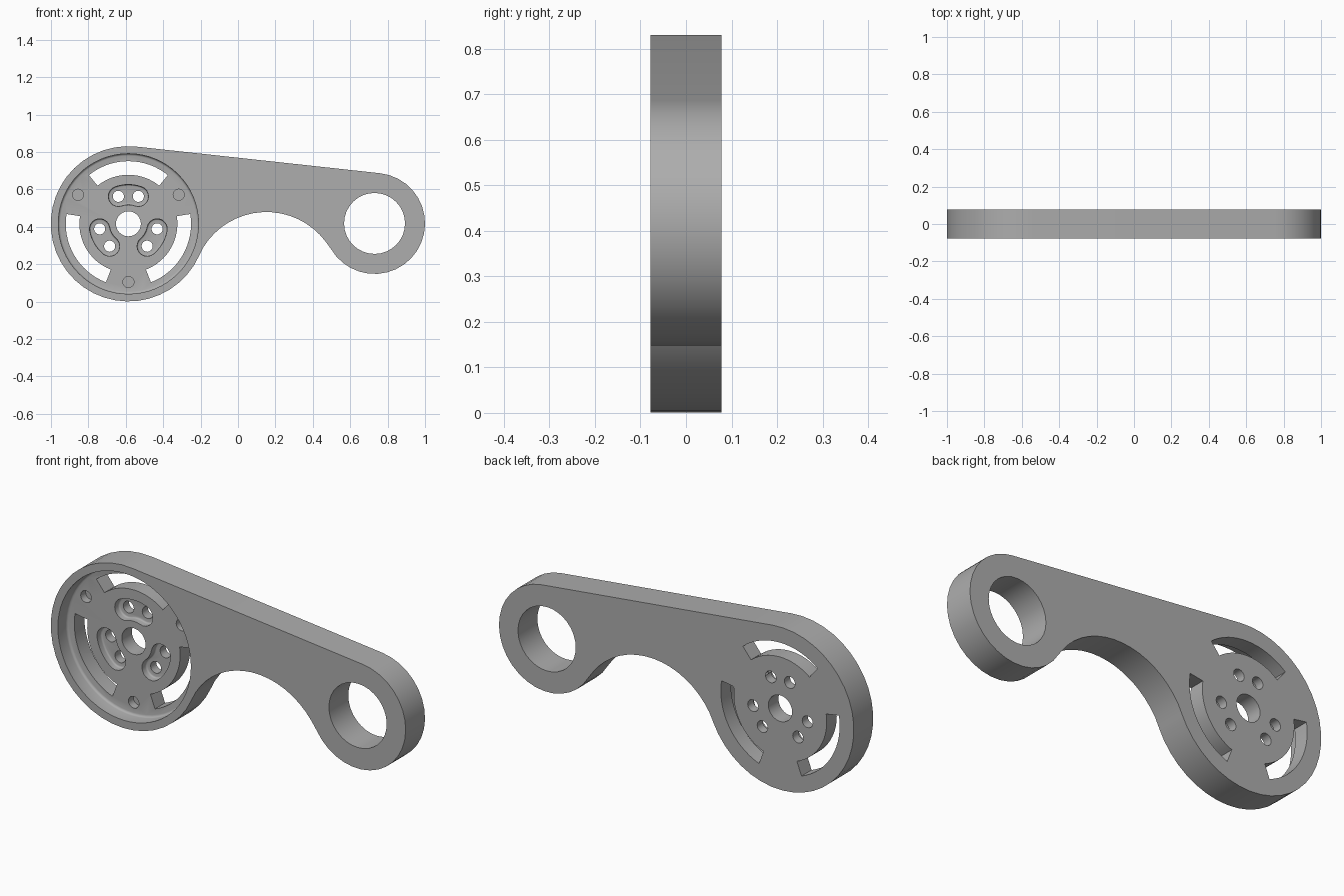
import bpy, bmesh
from math import sin, cos, pi, radians, asin, atan2, degrees, hypot
from mathutils import Vector

cube = bpy.data.objects.get("Cube")
if cube:
    bpy.data.objects.remove(cube)

HALF = 0.078                  # half thickness of the arm
BIG, BIG_R = Vector((-0.586, 0.416)), 0.415
SMALL, SMALL_R = Vector((0.73, 0.418)), 0.27
SADDLE, SADDLE_R = Vector((0.152, 0.083)), 0.396
FLOOR = -HALF + 0.075         # pocket floor

grey = bpy.data.materials.new("Plain grey")
grey.use_nodes = True
COLOUR = (0.42, 0.42, 0.42, 1)
grey.diffuse_color = COLOUR
grey.node_tree.nodes["Principled BSDF"].inputs["Base Color"].default_value = COLOUR


def arc(c, r, a0, a1, n):
    """Points along an arc in the front plane, angles in degrees."""
    angles = [radians(a0 + (a1 - a0) * i / n) for i in range(n + 1)]
    return [Vector((c.x + r * cos(a), c.y + r * sin(a))) for a in angles]


def circle(c, r, n):
    return arc(c, r, 0, 360, n)[:-1]


def prism(name, outline, y0, y1, fillet=0.0):
    """Extrude an outline from y0 to y1, optionally rounding the y1 rim."""
    bm = bmesh.new()
    face = bm.faces.new([bm.verts.new((p.x, y0, p.y)) for p in outline])
    new = bmesh.ops.extrude_face_region(bm, geom=[face])["geom"]
    moved = [g for g in new if isinstance(g, bmesh.types.BMVert)]
    bmesh.ops.translate(bm, verts=moved, vec=(0, y1 - y0, 0))
    if fillet:
        rim = [e for e in bm.edges if all(abs(v.co.y - y1) < 1e-5 for v in e.verts)]
        bmesh.ops.bevel(bm, geom=rim, offset=fillet, segments=3, profile=0.5,
                        affect='EDGES')
    bmesh.ops.recalc_face_normals(bm, faces=bm.faces)
    mesh = bpy.data.meshes.new(name)
    bm.to_mesh(mesh)
    bm.free()
    mesh.materials.append(grey)
    obj = bpy.data.objects.new(name, mesh)
    bpy.context.collection.objects.link(obj)
    return obj


# Arm outline: big end, tangent top edge, small end, concave saddle
tilt = 90 - degrees(asin((BIG_R - SMALL_R) / (SMALL - BIG).length))
to_big, to_small = BIG - SADDLE, SMALL - SADDLE
a_big = degrees(atan2(to_big.y, to_big.x))
a_small = degrees(atan2(to_small.y, to_small.x))
outline = arc(BIG, BIG_R, a_big + 180, tilt, 30)
outline += arc(SMALL, SMALL_R, tilt, a_small - 180, 22)
outline += arc(SADDLE, SADDLE_R, a_small, a_big, 18)[1:-1]
arm = prism("crank_arm", outline, -HALF, HALF)

cutters = []


def cut(name, shape, y0=-0.2, y1=0.2, fillet=0.0):
    cutters.append(prism(name, shape, y0, y1, fillet))


# Bearing hole, round pocket and hub hole
cut("bearing_hole_cutter", circle(SMALL, 0.163, 32), )
cut("pocket_cutter", circle(BIG, 0.375, 64), -0.2, FLOOR, 0.012)
cut("hub_hole_cutter", circle(BIG, 0.067, 24))

# Features repeated three times around the hub
for mid in (90, 210, 330):
    slot = arc(BIG, 0.335, mid - 39, mid + 39, 16) + arc(BIG, 0.262, mid + 39, mid - 39, 16)
    cut("curved_slot_cutter", slot)
    ends = [arc(BIG, 0.156, mid + s, mid + s, 1)[0] for s in (-20, 20)]
    bean = arc(BIG, 0.21, mid - 20, mid + 20, 6)
    bean += arc(ends[1], 0.054, mid + 20, mid + 200, 10)[1:]
    bean += arc(BIG, 0.102, mid + 20, mid - 20, 6)[1:]
    bean += arc(ends[0], 0.054, mid + 160, mid + 340, 10)[1:-1]
    cut("bean_recess_cutter", bean, -0.2, FLOOR + 0.035, 0.008)
    for c in ends:
        cut("bolt_hole_cutter", circle(c, 0.03, 16))
    dimple = arc(BIG, 0.311, mid + 60, mid + 60, 1)[0]
    cut("dimple_cutter", circle(dimple, 0.03, 16), -0.2, FLOOR + 0.04)

# Carve every feature, then drop the cutters
for c in cutters:
    c.hide_render = True
    mod = arm.modifiers.new("Carve", 'BOOLEAN')
    mod.operation, mod.solver, mod.object = 'DIFFERENCE', 'EXACT', c
deps = bpy.context.evaluated_depsgraph_get()
arm_mesh = bpy.data.meshes.new_from_object(arm.evaluated_get(deps))
arm.modifiers.clear()
arm.data = arm_mesh
for c in cutters:
    bpy.data.objects.remove(c)

bpy.context.view_layer.objects.active = arm
arm.select_set(True)
bpy.ops.object.shade_smooth_by_angle(angle=radians(35))
